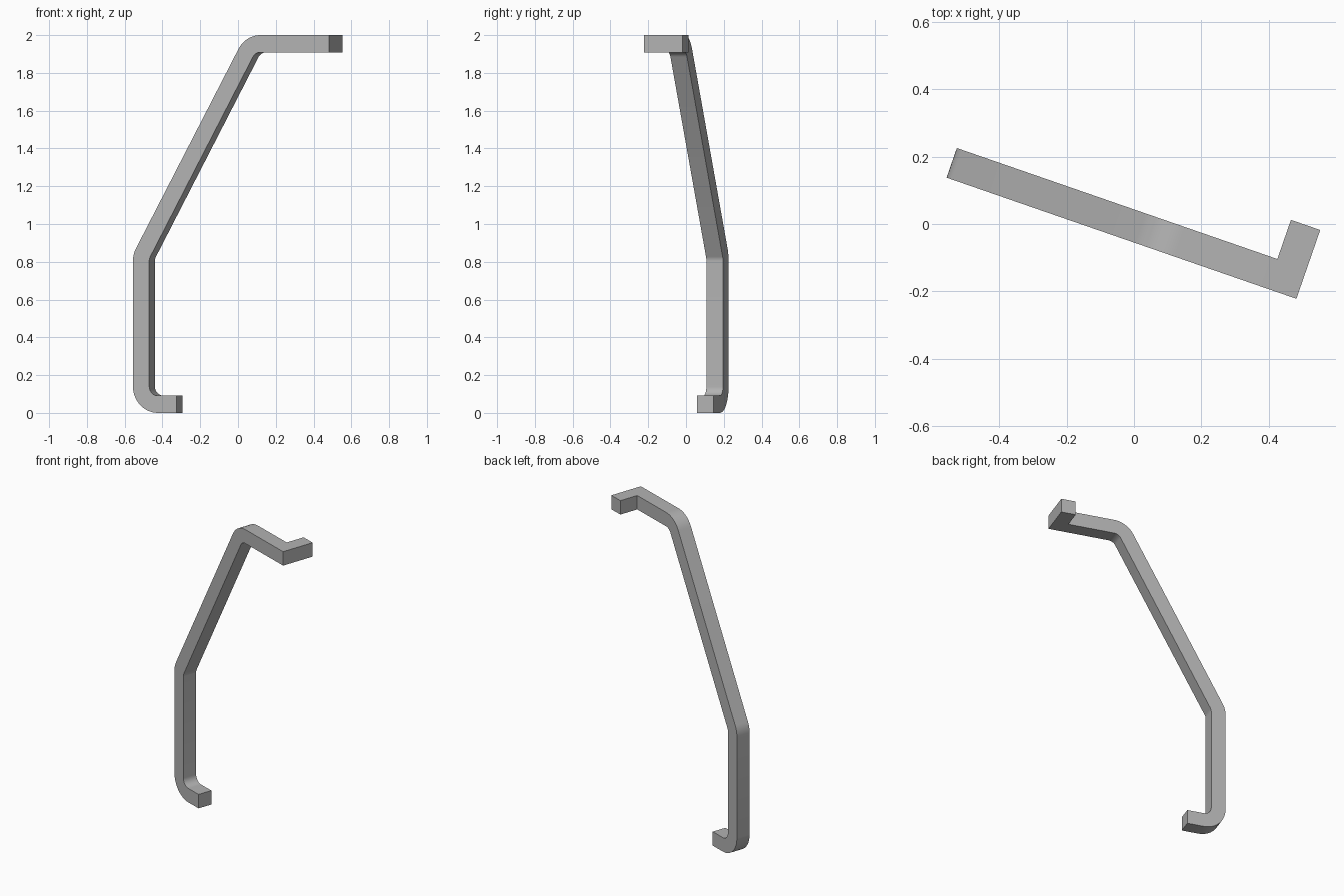
import bpy, bmesh
from math import radians, tan
from mathutils import Vector, Matrix

cube = bpy.data.objects.get("Cube")
if cube:
    bpy.data.objects.remove(cube, do_unlink=True)

HALF = 0.0455            # half the bar thickness
BEND = 0.094             # bend radius on the centre line
STEPS = 10
FRONT, BACK = -0.052, 0.041
HOOK_IN, HOOK_OUT, HOOK_END = 0.436, 0.528, 0.164

metal = bpy.data.materials.new("plain grey")
metal.use_nodes = True
grey = (0.45, 0.45, 0.45, 1)
metal.diffuse_color = grey
metal.node_tree.nodes["Principled BSDF"].inputs["Base Color"].default_value = grey


def fillet(a, corner, b):
    """Centre-line points and tangents around one rounded corner."""
    d0, d1 = (corner - a).normalized(), (b - corner).normalized()
    turn = d0.angle_signed(d1)
    reach = BEND * tan(abs(turn) / 2)
    start = corner - d0 * reach
    side = Vector((-d0.y, d0.x))
    if side.dot(d1) < 0:
        side.negate()
    centre = start + side * BEND
    sign = 1 if d0.x * d1.y - d0.y * d1.x > 0 else -1
    result = []
    for i in range(STEPS + 1):
        rot = Matrix.Rotation(sign * abs(turn) * i / STEPS, 2)
        result.append((centre + rot @ (start - centre), rot @ d0))
    return result


# Centre line of the bar: foot, upright, slanted arm, top arm
path = [Vector(p) for p in ((-0.326, HALF), (-0.525, HALF), (-0.525, 0.828),
                            (0.0876, 2 - HALF), (HOOK_OUT, 2 - HALF))]
stations = [(path[0], (path[1] - path[0]).normalized())]
for a, corner, b in zip(path, path[1:], path[2:]):
    stations += fillet(a, corner, b)
along = (path[-1] - path[-2]).normalized()
stations += [(Vector((HOOK_IN, 2 - HALF)), along), (path[-1], along)]

# Sweep a square section along the centre line
bm = bmesh.new()
rings = []
for point, tangent in stations:
    normal = Vector((-tangent.y, tangent.x)) * HALF
    corners = ((normal, FRONT), (normal, BACK), (-normal, BACK), (-normal, FRONT))
    rings.append([bm.verts.new((point.x + n.x, v, point.y + n.y)) for n, v in corners])
for r0, r1 in zip(rings, rings[1:]):
    sides = [bm.faces.new((r0[i], r0[(i + 1) % 4], r1[(i + 1) % 4], r1[i])) for i in range(4)]
bm.faces.new(rings[0])
bm.faces.new(rings[-1])

# Hook: pull the back face of the last segment rearwards
tip = bmesh.ops.extrude_discrete_faces(bm, faces=[])["faces"]
hook = bmesh.ops.extrude_face_region(bm, geom=[sides[1]])
bmesh.ops.translate(bm, vec=(0, HOOK_END - BACK, 0),
                    verts=[g for g in hook["geom"] if isinstance(g, bmesh.types.BMVert)])
if sides[1].is_valid:
    bm.faces.remove(sides[1])
bmesh.ops.recalc_face_normals(bm, faces=bm.faces)

mesh = bpy.data.meshes.new("bent_bar")
bm.to_mesh(mesh)
bm.free()
mesh.materials.append(metal)
bar = bpy.data.objects.new("bent_bar", mesh)
bar.rotation_euler.z = radians(-19.1)
bpy.context.collection.objects.link(bar)

bpy.context.view_layer.objects.active = bar
bar.select_set(True)
bpy.ops.object.shade_smooth_by_angle(angle=radians(30))
